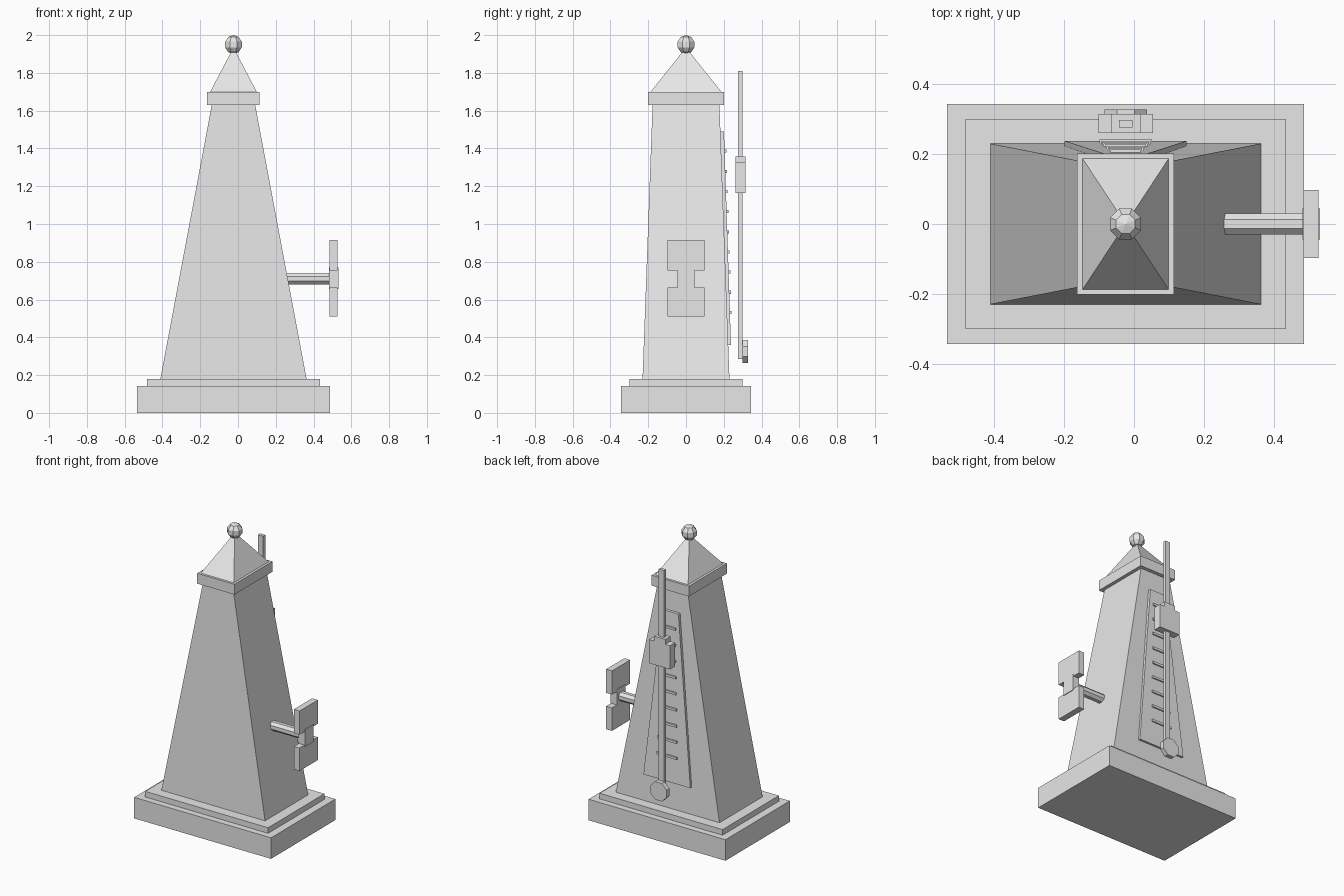
import bpy, bmesh, math
from mathutils import Matrix

if "Cube" in bpy.data.objects:
    bpy.data.objects.remove(bpy.data.objects["Cube"])

CX = -0.024  # centre line of the tower

grey = bpy.data.materials.new("light_grey")
grey.diffuse_color = (0.8, 0.8, 0.8, 1)
grey.use_nodes = True
grey.node_tree.nodes["Principled BSDF"].inputs["Base Color"].default_value = grey.diffuse_color


def finish(name, bm):
    bmesh.ops.recalc_face_normals(bm, faces=bm.faces)
    me = bpy.data.meshes.new(name)
    bm.to_mesh(me)
    bm.free()
    me.materials.append(grey)
    ob = bpy.data.objects.new(name, me)
    bpy.context.collection.objects.link(ob)
    return ob


def loft(name, low, high):
    """Solid between two rings of points; one point makes an apex."""
    bm = bmesh.new()
    a = [bm.verts.new(p) for p in low]
    b = [bm.verts.new(p) for p in high]
    n = len(a)
    bm.faces.new(a)
    if len(b) > 1:
        bm.faces.new(b)
    for i in range(n):
        j = (i + 1) % n
        bm.faces.new((a[i], a[j], b[j], b[i]) if len(b) > 1 else (a[i], a[j], b[0]))
    return finish(name, bm)


def rect(x0, x1, y0, y1, z):
    return [(x0, y0, z), (x1, y0, z), (x1, y1, z), (x0, y1, z)]


def box(name, x0, x1, y0, y1, z0, z1):
    return loft(name, rect(x0, x1, y0, y1, z0), rect(x0, x1, y0, y1, z1))


def extrude(name, outline, axis, a, b):
    """Extrude a 2D outline along x (outline = y, z) or y (outline = x, z)."""
    def place(t):
        return [(t, u, v) if axis == "x" else (u, t, v) for u, v in outline]
    return loft(name, place(a), place(b))


def octagon(u, v, r):
    angles = [math.radians(22.5 + 45 * i) for i in range(8)]
    return [(u + r * math.cos(t), v + r * math.sin(t)) for t in angles]


# Plinth and tapered case
box("base", -0.535, 0.487, -0.343, 0.343, 0, 0.142)
box("base_step", -0.483, 0.435, -0.30, 0.30, 0.142, 0.18)
loft("case", rect(-0.411, 0.363, -0.23, 0.23, 0.18),
     rect(-0.139, 0.091, -0.177, 0.177, 1.63))

# Collar, pyramid roof and ball
box("collar", -0.163, 0.115, -0.202, 0.202, 1.63, 1.70)
loft("roof", rect(-0.147, 0.099, -0.187, 0.187, 1.70), [(CX, 0, 1.935)])
bm = bmesh.new()
bmesh.ops.create_uvsphere(
    bm, u_segments=8, v_segments=5, radius=0.05,
    matrix=Matrix.Translation((CX, 0, 1.95)) @ Matrix.Rotation(math.pi / 8, 4, "Z"))
finish("finial_ball", bm)

# Sloping scale panel on the back
Z0, Z1 = 0.36, 1.49


def panel_y(z):
    return 0.238 + (0.201 - 0.238) * (z - Z0) / (Z1 - Z0)


loft("scale_panel",
     rect(CX - 0.175, CX + 0.175, panel_y(Z0) - 0.025, panel_y(Z0), Z0),
     rect(CX - 0.06, CX + 0.06, panel_y(Z1) - 0.025, panel_y(Z1), Z1))

# Scale marks, wider towards the bottom
for i in range(9):
    z = 0.532 + i * 0.1067
    w = 0.075 - 0.004 * i
    y = panel_y(z)
    box("scale_mark", CX - w, CX + w, y - 0.01, y + 0.009, z - 0.008, z + 0.008)

# Pendulum rod, sliding weight and pivot disc
box("pendulum_rod", CX - 0.019, CX + 0.019, 0.276, 0.298, 0.285, 1.81)
half = [(0.078, 1.165), (0.078, 1.325), (0.042, 1.325), (0.042, 1.358)]
weight = [(CX + u, z) for u, z in half] + [(CX - u, z) for u, z in reversed(half)]
extrude("sliding_weight", weight, "y", 0.261, 0.315)
extrude("pivot_disc", octagon(CX, 0.325, 0.066), "y", 0.298, 0.328)

# Winding key on the right side
extrude("key_shaft", octagon(0, 0.71, 0.032), "x", 0.25, 0.49)
for name, z0, z1 in (("key_lower_wing", 0.51, 0.665), ("key_upper_wing", 0.755, 0.915)):
    box(name, 0.485, 0.528, -0.097, 0.097, z0, z1)
box("key_neck", 0.482, 0.533, -0.045, 0.045, 0.655, 0.77)
